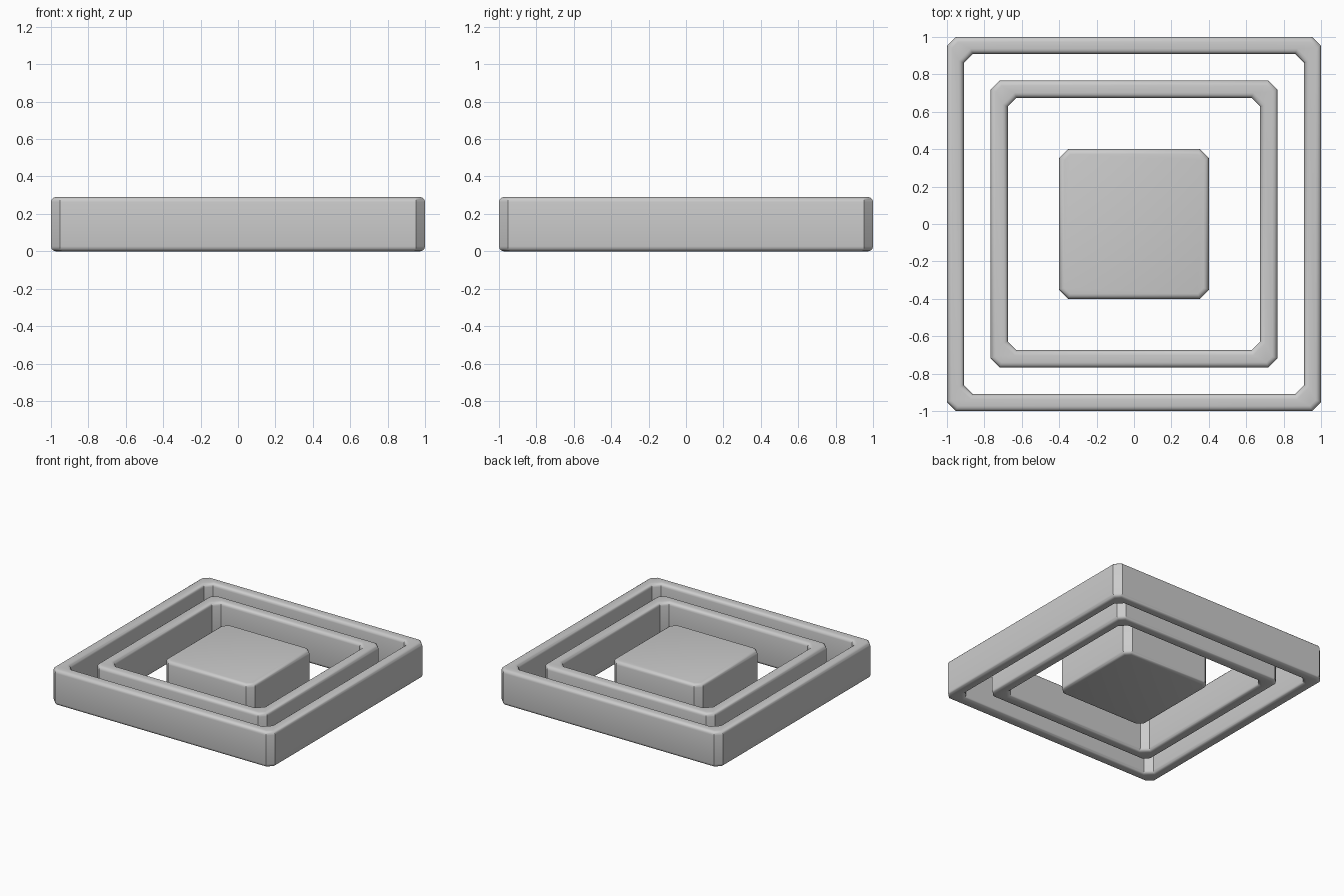
import bpy, bmesh
from math import sin, cos, pi, sqrt, radians

if "Cube" in bpy.data.objects:
    bpy.data.objects.remove(bpy.data.objects["Cube"])

HEIGHT, CHAMFER, ROUND, STEPS = 0.29, 0.048, 0.027, 4


def outline(half, c):
    # square with its four corners cut off
    a, b = half, half - c
    return [(a, -b), (a, b), (b, a), (-b, a), (-a, b), (-a, -b), (-b, -a), (b, -a)]


def wall(half, sign):
    # (half size, chamfer, z) from bottom to top; sign -1 rolls edges inward, +1 outward
    rows = []
    for bottom in (True, False):
        for i in range(STEPS + 1):
            t = pi / 2 * (i / STEPS if bottom else 1 - i / STEPS)
            d = sign * ROUND * (1 - sin(t))
            dz = ROUND * (1 - cos(t))
            z = dz if bottom else HEIGHT - dz
            rows.append((half + d, CHAMFER + (2 - sqrt(2)) * d, z))
    return rows


def block(name, outer, inner=None):
    bm = bmesh.new()
    rows = wall(outer, -1)
    if inner:
        rows += wall(inner, 1)[::-1]
    loops = [[bm.verts.new((x, y, z)) for x, y in outline(h, c)] for h, c, z in rows]
    pairs = list(zip(loops, loops[1:]))
    if inner:
        pairs.append((loops[-1], loops[0]))
    else:
        bm.faces.new(loops[0])
        bm.faces.new(loops[-1])
    for a, b in pairs:
        for i in range(8):
            j = (i + 1) % 8
            bm.faces.new((a[i], a[j], b[j], b[i]))
    bmesh.ops.recalc_face_normals(bm, faces=bm.faces)
    mesh = bpy.data.meshes.new(name)
    bm.to_mesh(mesh)
    bm.free()
    ob = bpy.data.objects.new(name, mesh)
    bpy.context.collection.objects.link(ob)
    bpy.ops.object.select_all(action='DESELECT')
    ob.select_set(True)
    bpy.context.view_layer.objects.active = ob
    bpy.ops.object.shade_smooth_by_angle(angle=radians(30))


# two nested square frames around a solid centre block
block("outer_frame", 1.0, 0.91)
block("inner_frame", 0.767, 0.675)
block("centre_block", 0.40)
